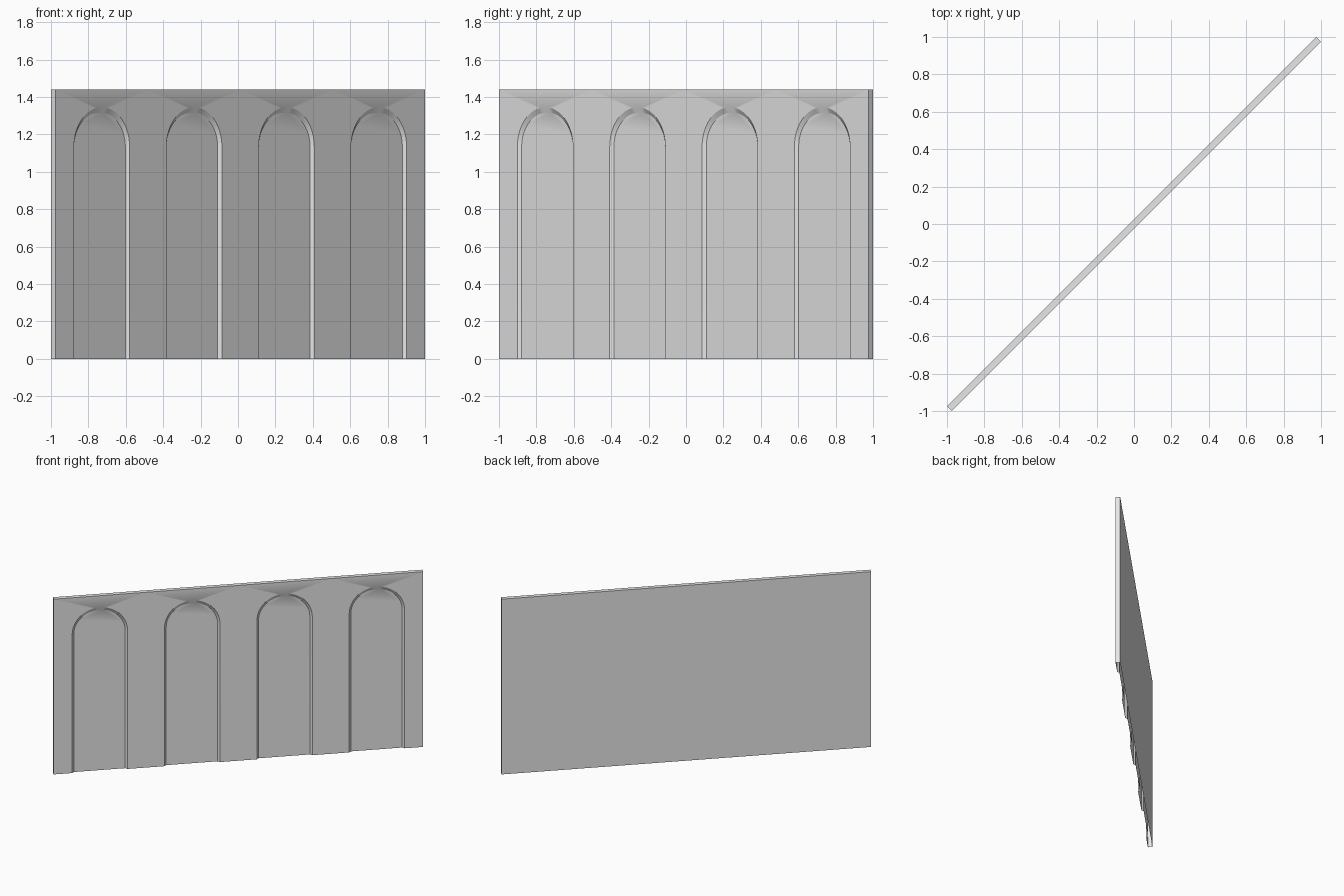
import bpy, bmesh, math
from mathutils import Matrix

if "Cube" in bpy.data.objects:
    bpy.data.objects.remove(bpy.data.objects["Cube"])

L, H, T = 2.793, 1.44, 0.035        # wall length, height, thickness
BAY = L / 4
RO, SPRING = 0.21, 1.135            # arch half width and springing height
DEPTH, SPLAY, DROP = 0.016, 0.016, 0.028
N = 24                              # arch segments

stone = bpy.data.materials.new("pale_grey_stone")
stone.diffuse_color = (0.8, 0.8, 0.8, 1)
stone.use_nodes = True
stone.node_tree.nodes["Principled BSDF"].inputs["Base Color"].default_value = stone.diffuse_color


def arch(cx, half, rise, y):
    """Open arch outline from left foot over the crown to right foot."""
    pts = [(cx - half, y, 0)]
    for i in range(N + 1):
        a = math.pi * (1 - i / N)
        pts.append((cx + half * math.cos(a), y, SPRING + rise * math.sin(a)))
    return pts + [(cx + half, y, 0)]


def add_bay(bm, x0):
    """One bay: pierced front, splayed reveal, recessed field."""
    x1, cx, f = x0 + BAY, x0 + BAY / 2, -T / 2
    outer = [bm.verts.new(p) for p in arch(cx, RO, RO, f)]
    inner = [bm.verts.new(p) for p in arch(cx, RO - SPLAY, RO - DROP, f + DEPTH)]
    bl, br, tl, tr, tc_ = [bm.verts.new(p) for p in (
        (x0, f, 0), (x1, f, 0), (x0, f, H), (x1, f, H), (cx, f, H))]
    mid = len(outer) // 2
    bm.faces.new([bl] + outer[:mid + 1] + [tc_, tl])
    bm.faces.new([tr, tc_] + outer[mid:] + [br])
    for i in range(len(outer) - 1):
        face = bm.faces.new((outer[i], inner[i], inner[i + 1], outer[i + 1]))
        face.smooth = True
    bm.faces.new(inner)


def quad(bm, *pts):
    bm.faces.new([bm.verts.new(p) for p in pts])


def wall_section(name, first, count):
    bm = bmesh.new()
    x0 = -L / 2 + first * BAY
    x1 = x0 + count * BAY
    f, b = -T / 2, T / 2
    for k in range(count):
        add_bay(bm, x0 + k * BAY)
    # back, coping and exposed ends
    quad(bm, (x0, b, 0), (x0, b, H), (x1, b, H), (x1, b, 0))
    quad(bm, (x0, f, H), (x1, f, H), (x1, b, H), (x0, b, H))
    if first == 0:
        quad(bm, (x0, f, 0), (x0, f, H), (x0, b, H), (x0, b, 0))
    if first + count == 4:
        quad(bm, (x1, f, 0), (x1, b, 0), (x1, b, H), (x1, f, H))
    bmesh.ops.remove_doubles(bm, verts=bm.verts, dist=1e-5)
    bmesh.ops.recalc_face_normals(bm, faces=bm.faces)
    # the wall runs diagonally across the plan
    bm.transform(Matrix.Rotation(math.radians(45), 4, 'Z'))
    me = bpy.data.meshes.new(name)
    bm.to_mesh(me)
    bm.free()
    me.materials.append(stone)
    ob = bpy.data.objects.new(name, me)
    bpy.context.collection.objects.link(ob)
    bpy.context.view_layer.objects.active = ob
    ob.select_set(True)
    bpy.ops.object.shade_smooth_by_angle(angle=math.radians(30))
    ob.select_set(False)


wall_section("left_wall_section", 0, 1)
wall_section("middle_wall_section", 1, 2)
wall_section("right_wall_section", 3, 1)
